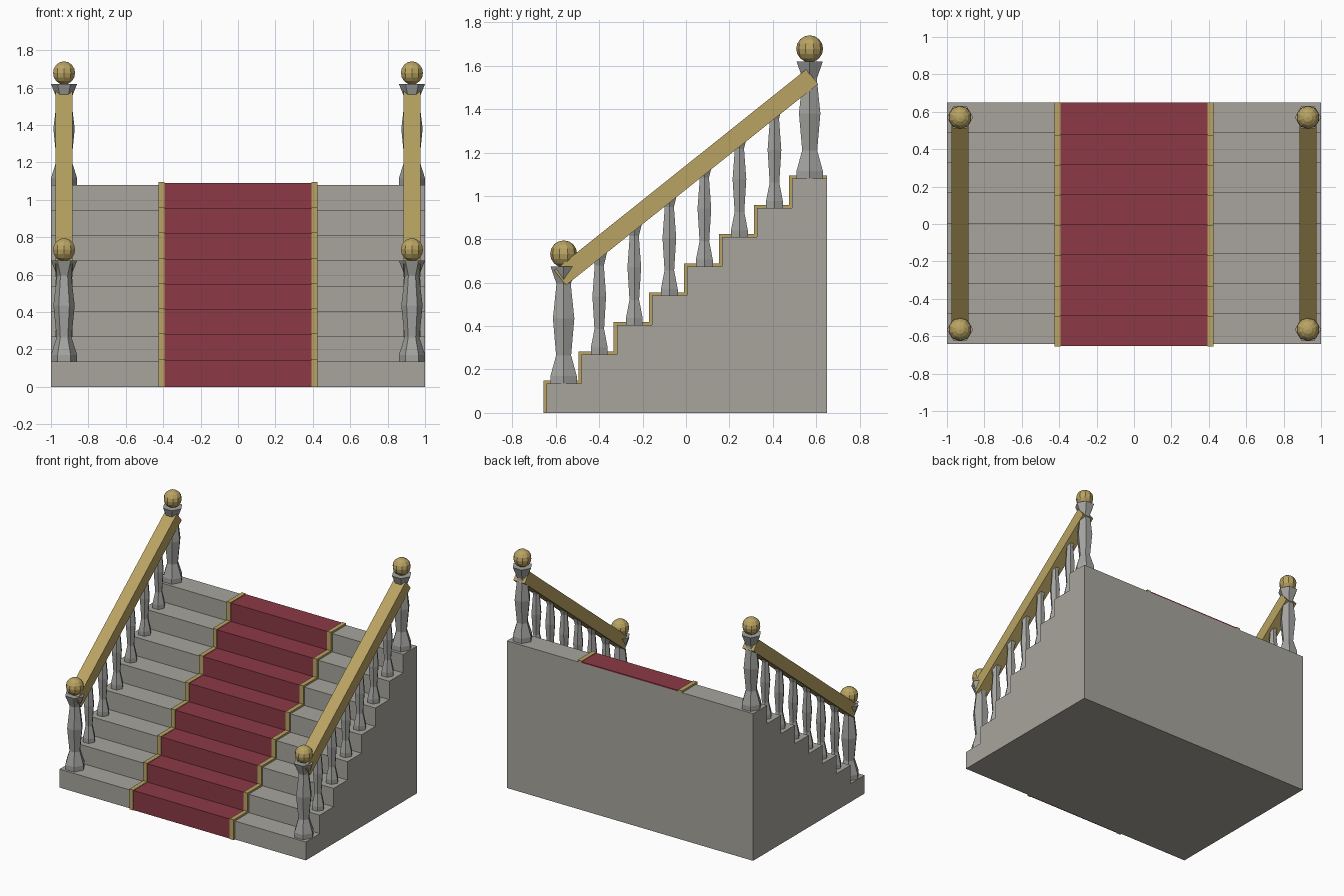
import bpy, bmesh, math
from mathutils import Matrix, Vector

if "Cube" in bpy.data.objects:
    bpy.data.objects.remove(bpy.data.objects["Cube"])

STEPS, RISE, RUN = 8, 0.135, 0.1615
FRONT, BACK = -0.642, 0.65
POST_X = 0.93


def material(name, rgb):
    m = bpy.data.materials.new(name)
    m.diffuse_color = (*rgb, 1)
    m.use_nodes = True
    m.node_tree.nodes["Principled BSDF"].inputs["Base Color"].default_value = m.diffuse_color
    return m


STONE = material("warm_stone", (0.39, 0.375, 0.335))
POST = material("grey_stone", (0.37, 0.37, 0.355))
RED = material("carpet_red", (0.262, 0.042, 0.061))
GOLD = material("gold", (0.49, 0.37, 0.125))


def finish(name, bm, mat):
    bmesh.ops.recalc_face_normals(bm, faces=bm.faces)
    mesh = bpy.data.meshes.new(name)
    bm.to_mesh(mesh)
    bm.free()
    mesh.materials.append(mat)
    ob = bpy.data.objects.new(name, mesh)
    bpy.context.collection.objects.link(ob)
    return ob


def extrude_x(name, profile, x0, x1, mat):
    """Side profile of (y, z) points extruded from x0 to x1."""
    bm = bmesh.new()
    face = bm.faces.new([bm.verts.new((x0, y, z)) for y, z in profile])
    new = bmesh.ops.extrude_face_region(bm, geom=[face])["geom"]
    bmesh.ops.translate(bm, vec=(x1 - x0, 0, 0),
                        verts=[v for v in new if isinstance(v, bmesh.types.BMVert)])
    return finish(name, bm, mat)


def stair_line(offset):
    """Zigzag of the steps, raised outward by offset."""
    pts = [(FRONT - offset, 0)]
    for i in range(STEPS):
        y, z = FRONT + i * RUN - offset, (i + 1) * RISE + offset
        pts.append((y, z))
        pts.append((y + RUN if i < STEPS - 1 else BACK, z))
    return pts


def turned_post(name, x, y, z, r_scale, z_scale):
    """Six-sided turned post."""
    profile = [(0.07, 0), (0.07, 0.035), (0.04, 0.13), (0.057, 0.3),
               (0.038, 0.46), (0.07, 0.54)]
    bm = bmesh.new()
    rings = []
    for r, h in profile:
        rings.append([bm.verts.new((x + r * r_scale * math.cos(k * math.pi / 3),
                                    y + r * r_scale * math.sin(k * math.pi / 3),
                                    z + h * z_scale)) for k in range(6)])
    for a, b in zip(rings, rings[1:]):
        for k in range(6):
            n = (k + 1) % 6
            bm.faces.new((a[k], a[n], b[n], b[k]))
    bm.faces.new(rings[0])
    bm.faces.new(rings[-1])
    return finish(name, bm, POST)


# Solid staircase
extrude_x("staircase", stair_line(0) + [(BACK, 0)], -1, 1, STONE)

# Carpet runner with raised gold borders
extrude_x("carpet", stair_line(0.009) + stair_line(0)[::-1], -0.392, 0.392, RED)
for side, label in ((-1, "left"), (1, "right")):
    extrude_x(f"carpet_border_{label}", stair_line(0.014) + stair_line(0)[::-1],
              side * 0.392, side * 0.424, GOLD)

for side, label in ((-1, "left"), (1, "right")):
    x = side * POST_X
    # End posts with ball finials
    for y, z, end in ((-0.564, RISE, "lower"), (0.57, STEPS * RISE, "upper")):
        turned_post(f"newel_{end}_{label}", x, y, z, 1, 1)
        bm = bmesh.new()
        bmesh.ops.create_uvsphere(bm, u_segments=10, v_segments=8, radius=0.062,
                                  matrix=Matrix.Translation((x, y, z + 0.598)))
        finish(f"ball_{end}_{label}", bm, GOLD)

    # Balusters, one on each middle step
    for i in range(1, STEPS - 1):
        turned_post(f"baluster_{i}_{label}", x, FRONT + (i + 0.5) * RUN,
                    (i + 1) * RISE, 0.64, 0.89)

    # Sloping handrail
    low, high = Vector((-0.58, 0.622)), Vector((0.582, 1.55))
    d = (high - low).normalized()
    n = Vector((-d.y, d.x)) * 0.0435
    extrude_x(f"handrail_{label}", [low - n, high - n, high + n, low + n],
              x - 0.046, x + 0.046, GOLD)
